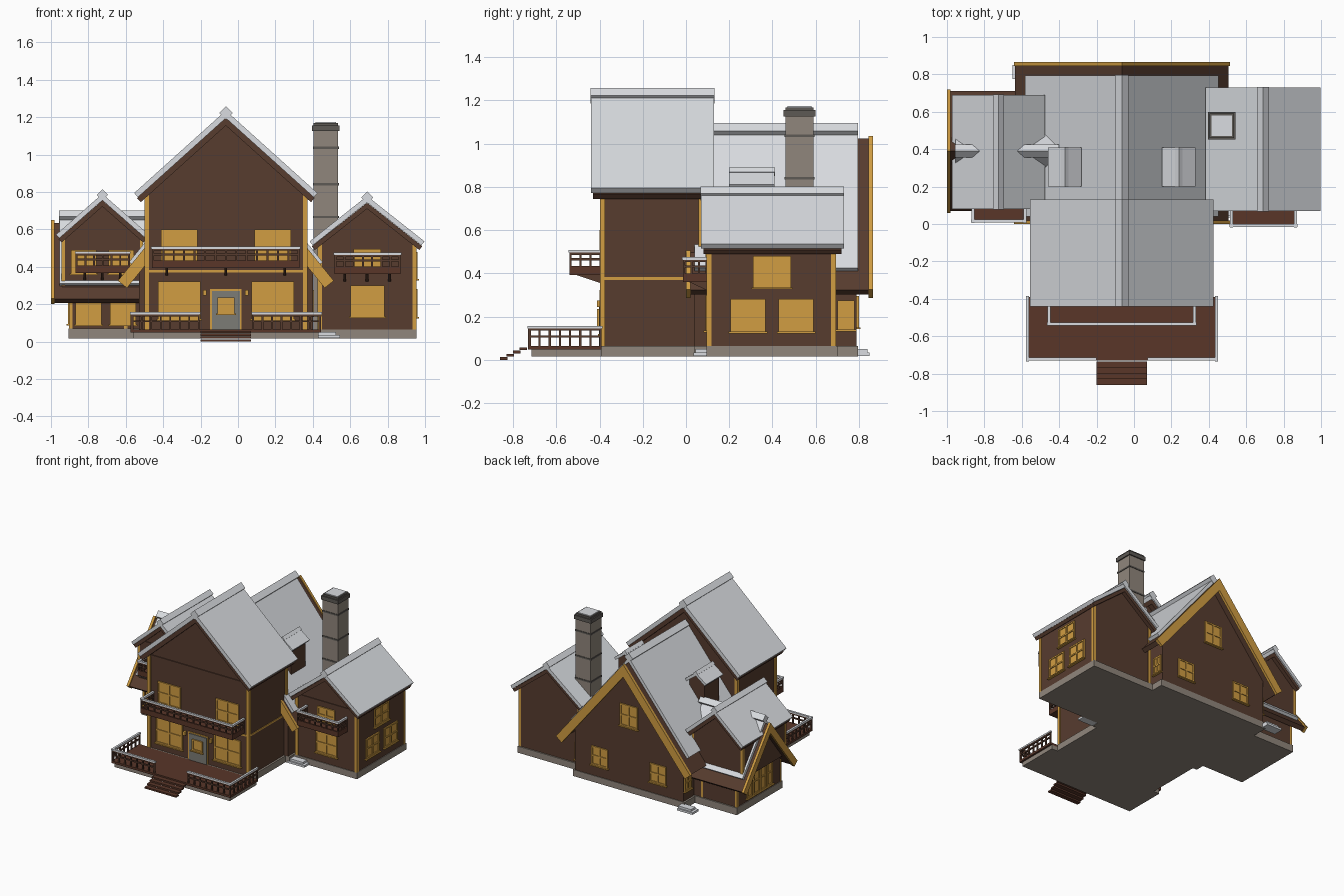
import bpy, bmesh, math
from mathutils import Vector

if "Cube" in bpy.data.objects:
    bpy.data.objects.remove(bpy.data.objects["Cube"])


def material(name, rgb):
    m = bpy.data.materials.new(name)
    m.use_nodes = True
    m.diffuse_color = (*rgb, 1)
    node = next(n for n in m.node_tree.nodes if n.type == 'BSDF_PRINCIPLED')
    node.inputs["Base Color"].default_value = (*rgb, 1)
    return m


BROWN = material("dark timber", (0.095, 0.045, 0.028))
DECK = material("deck timber", (0.1, 0.037, 0.022))
GOLD = material("golden wood", (0.64, 0.34, 0.055))
SNOW = material("pale snow", (0.7, 0.72, 0.75))
STONE = material("stone", (0.28, 0.24, 0.2))
DARK = material("dark stone", (0.11, 0.1, 0.09))
DOOR = material("grey door", (0.2, 0.2, 0.18))


def finish(name, bm, mat):
    bmesh.ops.recalc_face_normals(bm, faces=bm.faces)
    me = bpy.data.meshes.new(name)
    bm.to_mesh(me)
    bm.free()
    me.materials.append(mat)
    ob = bpy.data.objects.new(name, me)
    bpy.context.collection.objects.link(ob)
    return ob


def boxes(name, mat, *items):
    """One object from boxes given as x0, x1, y0, y1, z0, z1."""
    bm = bmesh.new()
    for x0, x1, y0, y1, z0, z1 in items:
        vs = bmesh.ops.create_cube(bm, size=1)["verts"]
        for v in vs:
            v.co = Vector(((x0 + x1) / 2 + v.co.x * (x1 - x0),
                           (y0 + y1) / 2 + v.co.y * (y1 - y0),
                           (z0 + z1) / 2 + v.co.z * (z1 - z0)))
    return finish(name, bm, mat)


def prism(name, mat, axis, pts, a, b):
    """Extrude a vertical profile (u, z) along x or y from a to b."""
    bm = bmesh.new()
    vs = [bm.verts.new((u, a, z) if axis == 'y' else (a, u, z)) for u, z in pts]
    face = bm.faces.new(vs)
    new = bmesh.ops.extrude_face_region(bm, geom=[face])["geom"]
    step = Vector((0, b - a, 0) if axis == 'y' else (b - a, 0, 0))
    bmesh.ops.translate(bm, vec=step, verts=[g for g in new if isinstance(g, bmesh.types.BMVert)])
    return finish(name, bm, mat)


def chevron(name, mat, axis, c, w, zr, s, t, a, b):
    """Two sloping slabs with square-cut eaves."""
    k = math.hypot(s, 1)
    iu, iz = w - t * s / k, zr - s * w - t / k
    pts = [(c - w, zr - s * w), (c, zr), (c + w, zr - s * w), (c + iu, iz), (c, zr - t * k), (c - iu, iz)]
    return prism(name, mat, axis, pts, a, b)


def ridge_cap(name, axis, c, z, r, a, b, mat=SNOW):
    prism(name, mat, axis, [(c - r, z), (c, z + r), (c + r, z), (c, z - r)], a, b)


def walls(name, axis, c, hw, z0, apex, s, a, b):
    top = apex - s * hw
    prism(name, BROWN, axis, [(c - hw, z0), (c + hw, z0), (c + hw, top), (c, apex), (c - hw, top)], a, b)


def posts(name, x0, x1, y0, y1, z0, z1, r=0.018, e=0.006):
    """Corner posts standing slightly proud of the walls."""
    boxes(name, GOLD, *[(x - r / 2 - e * (x == x0) + 0.004 * (x == x0), x + r / 2, y - r / 2, y + r / 2, z0, z1)
                        for x in (x0, x1) for y in (y0, y1)])


def window(name, axis, sign, pos, u0, u1, z0, z1, nu=2, nz=2):
    """Pane, frame, glazing bars and sill on a wall facing sign * axis."""
    f = 0.011
    parts = [(u0, u1, z0, z1, 0.004)]
    for i in range(nu + 1):
        u = u0 + f / 2 + (u1 - u0 - f) * i / nu
        parts.append((u - f / 2, u + f / 2, z0, z1, 0.01))
    for i in range(nz + 1):
        z = z0 + f / 2 + (z1 - z0 - f) * i / nz
        parts.append((u0, u1, z - f / 2, z + f / 2, 0.01))
    parts.append((u0 - 0.008, u1 + 0.008, z0 - 0.008, z0, 0.018))
    out = []
    for a, b, c, d, t in parts:
        p, q = sorted((pos - sign * 0.01, pos + sign * t))
        out.append((a, b, p, q, c, d) if axis == 'y' else (p, q, a, b, c, d))
    boxes(name, GOLD, *out)


def railing(name, axis, pos, u0, u1, z0, z1, n):
    """Posts with a timber rail below and a snowy rail on top."""
    def put(a, b, c, d, t):
        return (a, b, pos - t, pos + t, c, d) if axis == 'y' else (pos - t, pos + t, a, b, c, d)
    us = [u0 + 0.005 + (u1 - u0 - 0.01) * i / n for i in range(n + 1)]
    bars = [put(u - 0.005, u + 0.005, z0, z1 - 0.01, 0.005) for u in us]
    zm = z0 + (z1 - z0) * 0.5
    boxes(name, BROWN, put(u0, u1, zm - 0.005, zm + 0.005, 0.005),
          put(u0, u1, z1 - 0.022, z1 - 0.012, 0.006), *bars)
    boxes(name + "_snow", SNOW, put(u0 - 0.004, u1 + 0.004, z1 - 0.012, z1, 0.008))


def balcony(name, x0, x1, y0, y1, z, n, brackets):
    boxes(name + "_floor", DECK, (x0, x1, y0, y1, z, z + 0.018), (x0, x1, y0, y0 + 0.012, z, z + 0.04),
          (x0, x0 + 0.012, y0, y1, z, z + 0.04), (x1 - 0.012, x1, y0, y1, z, z + 0.04))
    railing(name + "_front_rail", 'y', y0 + 0.006, x0, x1, z + 0.03, z + 0.115, n)
    for side, x in (("right", x0 + 0.006), ("left", x1 - 0.006)):
        railing(f"{name}_{side}_rail", 'x', x, y0, y1, z + 0.03, z + 0.115, 3)
    for x in brackets:
        prism(name + "_bracket", BROWN, 'x', [(y0 + 0.03, z), (y1, z), (y1, z - 0.04)], x - 0.007, x + 0.007)


C = -0.065

# Stone footings
boxes("foundation", STONE, (-0.51, 0.38, -0.4, 0.1, 0.015, 0.065), (-0.545, 0.415, 0.04, 0.795, 0.015, 0.065),
      (0.4, 0.955, 0.095, 0.7, 0.015, 0.065), (-0.905, -0.5, 0.11, 0.67, 0.015, 0.07),
      (-0.56, 0.43, -0.715, -0.39, 0.015, 0.05))

# Front block
walls("front_walls", 'y', C, 0.43, 0.06, 1.175, 0.9, -0.39, 0.08)
chevron("front_roof_boards", BROWN, 'y', C, 0.475, 1.195, 0.9, 0.03, -0.43, 0.12)
chevron("front_roof_snow", SNOW, 'y', C, 0.49, 1.235, 0.9, 0.03, -0.44, 0.13)
ridge_cap("front_ridge", 'y', C, 1.222, 0.036, -0.442, 0.132)
posts("front_posts", -0.487, 0.36, -0.386, 0.07, 0.065, 0.785, 0.024)
boxes("front_belt", GOLD, (-0.5, 0.37, -0.396, 0.07, 0.37, 0.383))
boxes("front_gable_beam", BROWN, (-0.49, 0.36, -0.397, -0.38, 0.775, 0.788))
for s in (-1, 1):
    window("upper_front_window", 'y', -1, -0.39, C + s * 0.25 - 0.098, C + s * 0.25 + 0.098, 0.43, 0.6)
    window("lower_front_window", 'y', -1, -0.39, C + s * 0.25 - 0.114, C + s * 0.25 + 0.114, 0.12, 0.322)
    boxes("door_lamp", GOLD, (C + s * 0.112 - 0.009, C + s * 0.112 + 0.009, -0.412, -0.385, 0.245, 0.275))
boxes("door_frame", GOLD, (C - 0.085, C + 0.085, -0.396, -0.385, 0.06, 0.28))
boxes("front_door", DOOR, (C - 0.075, C + 0.075, -0.403, -0.385, 0.06, 0.27))
window("door_window", 'y', -1, -0.402, C - 0.045, C + 0.045, 0.15, 0.235, 1, 1)
balcony("main_balcony", -0.46, 0.33, -0.54, -0.39, 0.393, 14, (-0.38, C, 0.25))

# Porch and steps
boxes("porch_deck", DECK, (-0.575, 0.445, -0.73, -0.39, 0.048, 0.065))
for s in (-1, 1):
    a, b = sorted((C + s * 0.14, C + s * 0.505))
    railing("porch_front_rail", 'y', -0.722, a, b, 0.06, 0.157, 7)
    railing("porch_side_rail", 'x', C + s * 0.505, -0.73, -0.39, 0.06, 0.157, 7)
boxes("porch_steps", DECK, *[(C - 0.135, C + 0.135, -0.86 + i * 0.03, -0.825 + i * 0.03,
                              i * 0.015, i * 0.015 + 0.012) for i in range(4)])

# Rear block with steep roof
walls("rear_walls", 'y', C, 0.465, 0.06, 0.965, 1.23, 0.04, 0.79)
chevron("rear_roof_boards", BROWN, 'y', C, 0.57, 1.025, 1.23, 0.035, 0.01, 0.855)
chevron("rear_roof_snow", SNOW, 'y', C, 0.518, 1.062, 1.23, 0.024, 0.04, 0.795)
ridge_cap("rear_ridge", 'y', C, 1.06, 0.036, 0.1, 0.797)
for y in (0.0, 0.845):
    chevron("rear_barge_boards", GOLD, 'y', C, 0.577, 1.035, 1.23, 0.062, y, y + 0.02)
window("rear_attic_window", 'y', 1, 0.79, C - 0.075, C + 0.075, 0.52, 0.69)
for s in (-1, 1):
    window("rear_window", 'y', 1, 0.79, C + s * 0.25 - 0.07, C + s * 0.25 + 0.07, 0.15, 0.295)
    window("rear_side_window", 'x', s, C + s * 0.465, 0.7, 0.78, 0.14, 0.275)
    # Roof dormers
    d = C + s * 0.305
    walls("roof_dormer_body", 'y', d, 0.065, 0.55, 0.855, 0.75, 0.215, 0.395)
    chevron("roof_dormer_snow", SNOW, 'y', d, 0.09, 0.878, 0.75, 0.02, 0.2, 0.41)
    ridge_cap("roof_dormer_ridge", 'y', d, 0.87, 0.02, 0.198, 0.412)
    # Side doorsteps
boxes("doorsteps", SNOW, (0.4, 0.545, 0.035, 0.11, 0.018, 0.034), (0.4, 0.525, 0.045, 0.1, 0.034, 0.05),
      (-0.65, -0.52, 0.775, 0.85, 0.018, 0.034), (-0.63, -0.52, 0.785, 0.84, 0.034, 0.05))

# Right-hand wing
W = 0.69
walls("east_walls", 'y', W, 0.26, 0.06, 0.725, 0.79, 0.1, 0.69)
chevron("east_roof_boards", BROWN, 'y', W, 0.295, 0.742, 0.79, 0.025, 0.08, 0.72)
chevron("east_roof_snow", SNOW, 'y', W, 0.307, 0.778, 0.79, 0.027, 0.07, 0.73)
ridge_cap("east_ridge", 'y', W, 0.77, 0.032, 0.068, 0.732)
boxes("east_gable_beam", BROWN, (0.44, 0.94, 0.094, 0.11, 0.53, 0.542))
posts("east_posts", 0.437, 0.944, 0.106, 0.682, 0.065, 0.52, 0.022)
window("east_balcony_door", 'y', -1, 0.1, 0.617, 0.765, 0.375, 0.495)
window("east_front_window", 'y', -1, 0.1, 0.602, 0.784, 0.135, 0.3)
window("east_upper_window", 'x', 1, 0.95, 0.31, 0.485, 0.335, 0.48)
for y in (0.205, 0.428):
    window("east_lower_window", 'x', 1, 0.95, y, y + 0.163, 0.13, 0.282)
balcony("east_balcony", 0.515, 0.87, -0.015, 0.1, 0.36, 7, (0.57, W, 0.81))

# Left-hand wing: low cross gable
Y = 0.39
walls("west_lower_walls", 'x', Y, 0.27, 0.06, 0.59, 1.27, -0.9, -0.45)
chevron("west_cross_boards", BROWN, 'x', Y, 0.32, 0.635, 1.27, 0.035, -0.985, -0.45)
chevron("west_cross_snow", SNOW, 'x', Y, 0.283, 0.67, 1.27, 0.024, -0.955, -0.42)
ridge_cap("west_cross_ridge", 'x', Y, 0.668, 0.034, -0.957, -0.4)
chevron("west_barge_boards", GOLD, 'x', Y, 0.33, 0.65, 1.27, 0.05, -1.0, -0.98)
posts("west_lower_posts", -0.893, -0.6, 0.126, 0.654, 0.07, 0.24)
for i in range(4):
    window("west_gable_window", 'x', -1, -0.9, 0.23 + i * 0.082, 0.3 + i * 0.082, 0.095, 0.3, 1, 2)
for x in (-0.87, -0.685):
    window("west_front_window", 'y', -1, 0.12, x, x + 0.14, 0.092, 0.22)

# Left-hand wing: upper floor
V = -0.725
walls("west_upper_walls", 'y', V, 0.215, 0.29, 0.735, 0.88, 0.12, 0.65)
chevron("west_roof_boards", BROWN, 'y', V, 0.235, 0.755, 0.88, 0.025, 0.09, 0.68)
chevron("west_roof_snow", SNOW, 'y', V, 0.248, 0.79, 0.88, 0.026, 0.08, 0.69)
ridge_cap("west_ridge", 'y', V, 0.784, 0.03, 0.078, 0.692)
boxes("west_gable_beam", BROWN, (-0.93, -0.52, 0.114, 0.13, 0.575, 0.587))
posts("west_upper_posts", -0.934, -0.516, 0.126, 0.644, 0.3, 0.56)
for x in (-0.892, -0.692):
    window("west_upper_window", 'y', -1, 0.12, x, x + 0.135, 0.365, 0.49)
balcony("west_balcony", -0.868, -0.578, 0.01, 0.12, 0.367, 6, (-0.82, V, -0.63))

# Chimney
boxes("chimney", STONE, (0.405, 0.535, 0.46, 0.59, 0.06, 1.13))
boxes("chimney_bands", DARK, *[(0.401, 0.539, 0.456, 0.594, z, z + 0.012) for z in (0.66, 0.835, 1.03)],
      (0.396, 0.544, 0.451, 0.599, 1.125, 1.155), (0.405, 0.535, 0.46, 0.59, 1.155, 1.168))
boxes("chimney_snow", SNOW, (0.415, 0.525, 0.47, 0.58, 1.15, 1.174))
